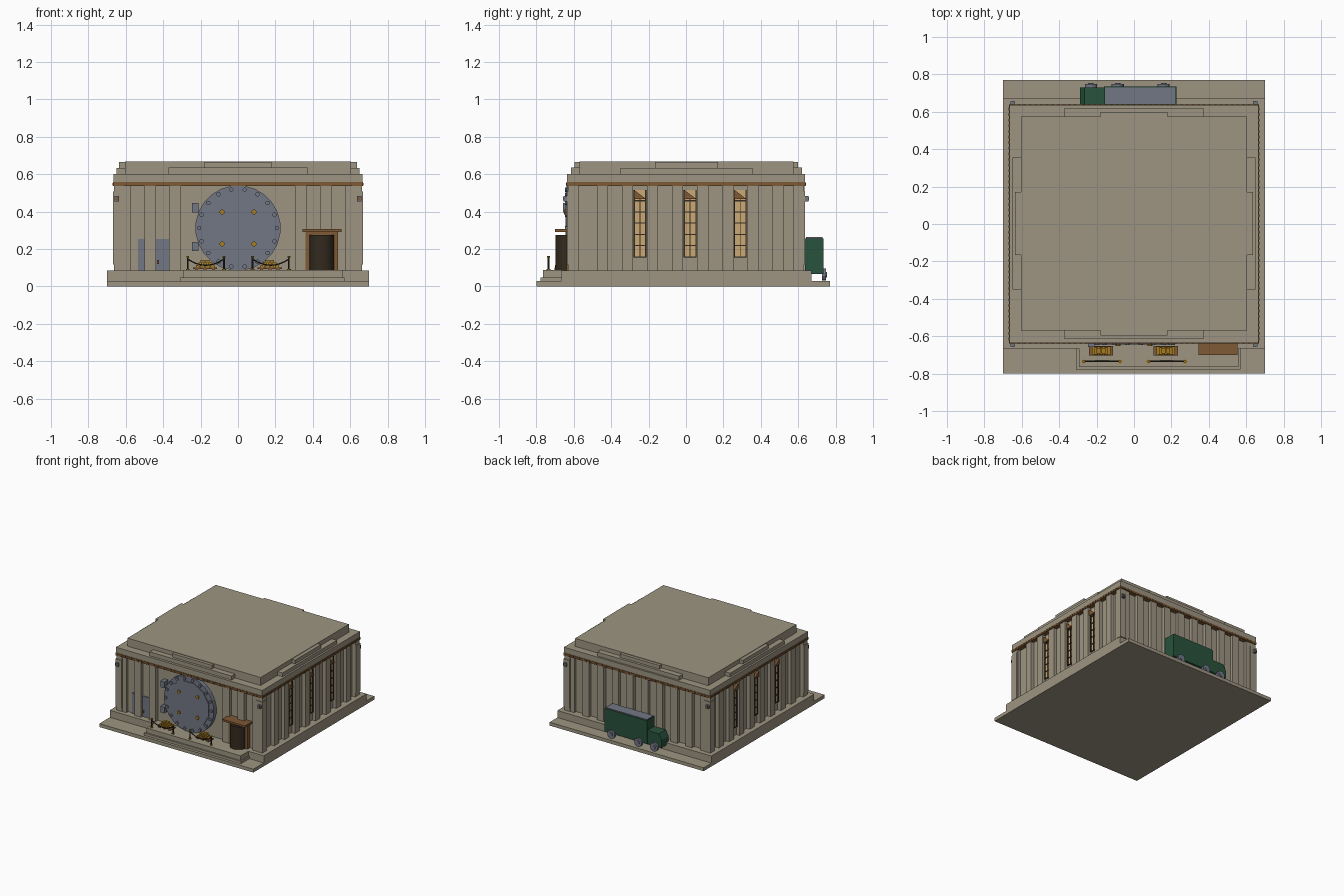
import bpy, bmesh, math
from mathutils import Matrix, Vector

old = bpy.data.objects.get("Cube")
if old:
    bpy.data.objects.remove(old)


def material(name, *rgb):
    m = bpy.data.materials.new(name)
    m.use_nodes = True
    m.diffuse_color = (*rgb, 1)
    m.node_tree.nodes["Principled BSDF"].inputs["Base Color"].default_value = (*rgb, 1)
    return m


STONE = material("warm stone", .34, .30, .225)
STEEL = material("blue steel", .17, .185, .235)
GREEN = material("truck green", .021, .085, .045)
BROWN = material("bronze brown", .21, .10, .035)
DARK = material("dark bronze", .033, .023, .013)
GOLD = material("gold", .38, .20, .015)
GLASS = material("lit window", .60, .40, .18)


def finish(name, bm, mat, smooth=False):
    bmesh.ops.recalc_face_normals(bm, faces=bm.faces)
    me = bpy.data.meshes.new(name)
    bm.to_mesh(me)
    bm.free()
    me.materials.append(mat)
    ob = bpy.data.objects.new(name, me)
    bpy.context.collection.objects.link(ob)
    if smooth:
        for p in me.polygons:
            p.use_smooth = abs(p.normal.z) < .9
    return ob


def boxes(name, mat, *spans):
    """Each span is (x0, x1, y0, y1, z0, z1)."""
    bm = bmesh.new()
    for x0, x1, y0, y1, z0, z1 in spans:
        mid = Vector((x0 + x1, y0 + y1, z0 + z1)) / 2
        size = Matrix.Diagonal((x1 - x0, y1 - y0, z1 - z0, 1))
        bmesh.ops.create_cube(bm, size=1, matrix=Matrix.Translation(mid) @ size)
    return finish(name, bm, mat)


def around(cx, cy, w, d, z0, z1):
    return (cx - w / 2, cx + w / 2, cy - d / 2, cy + d / 2, z0, z1)


def discs(name, mat, centres, r, depth, sides, axis="Y", r2=None):
    turn = Matrix.Rotation(math.pi / 2, 4, "X") if axis == "Y" else Matrix()
    spin = Matrix.Rotation(math.pi / sides, 4, "Z")
    bm = bmesh.new()
    for c in centres:
        bmesh.ops.create_cone(bm, cap_ends=True, segments=sides, radius1=r,
                              radius2=r if r2 is None else r2, depth=depth,
                              matrix=Matrix.Translation(c) @ turn @ spin)
    return finish(name, bm, mat)


def prism(name, mat, profile, offset, along):
    bm = bmesh.new()
    f = bm.faces.new([bm.verts.new(Vector(p) + Vector(offset)) for p in profile])
    ext = bmesh.ops.extrude_face_region(bm, geom=[f])
    bmesh.ops.translate(bm, vec=along, verts=[v for v in ext["geom"] if isinstance(v, bmesh.types.BMVert)])
    return finish(name, bm, mat)


# Plinth and entrance steps
boxes("ground_plate", STONE, (-.7, .7, -.8, .77, 0, .028))
boxes("plinth", STONE, (-.7, .7, -.665, .67, .028, .086))
boxes("entrance_steps", STONE, (-.31, .57, -.777, -.66, .028, .048),
      (-.295, .56, -.765, -.66, .048, .0865))

# Recessed walls, pilasters and corner piers
FLOOR, EAVE = .086, .537
boxes("walls", STONE, (-.635, .635, -.605, .605, FLOOR, EAVE))
steps = [.134 * (i - 3.5) for i in range(8)]
pilasters = [around(s * .647, y + .022, .034, .06, FLOOR, EAVE) for s in (-1, 1) for y in steps]
pilasters += [around(x, .617, .06, .034, FLOOR, EAVE) for x in steps]
pilasters += [around(x, -.617, .06, .034, FLOOR, EAVE) for x in steps if abs(x) > .3]
boxes("pilasters", STONE, *pilasters)
corners = [(sx, sy) for sx in (-1, 1) for sy in (-1, 1)]
boxes("corner_piers", STONE, *[around(sx * .617, sy * .602, .085, .055, FLOOR, EAVE) for sx, sy in corners])
boxes("corner_blocks", STONE, *[around(sx * .64, sy * .608, .057, .058, .116, .507) for sx, sy in corners],
      *[around(sx * .637, sy * .605, .054, .054, FLOOR, EAVE) for sx, sy in corners])

# Cornice with beaded trim
boxes("cornice_band", BROWN, (-.668, .668, -.638, .638, EAVE, .557))
beads = [around(-.645 + .03 * i, s * .638, .015, .008, .54, .553) for i in range(44) for s in (-1, 1)]
beads += [around(s * .668, -.615 + .03 * i, .008, .015, .54, .553) for i in range(42) for s in (-1, 1)]
boxes("cornice_beads", BROWN, *beads)

# Stepped roof and parapet slabs
boxes("attic", STONE, (-.665, .665, -.635, .635, .557, .602))
boxes("roof", STONE, (-.605, .605, -.57, .575, .602, .668))
boxes("parapet_slabs", STONE, (-.372, .372, -.615, .62, .602, .635), (-.18, .18, -.595, .6, .635, .664),
      (-.65, .65, -.35, .355, .602, .633), (-.635, .635, -.165, .17, .633, .664))

# Tall windows on both sides
for side, s in (("left", 1), ("right", -1)):
    panes, frames = [], []
    for y in (-.246, .022, .29):
        panes.append(around(s * .636, y, .008, .062, .155, .515))
        frames += [around(s * .64, y + e, .014, .007, .155, .515) for e in (-.031, .031)]
        frames += [around(s * .64, y, .01, .062, z, z + .006) for z in (.155, .215, .275, .335, .395, .455)]
        frames.append(around(s * .64, y, .009, .004, .155, .47))
        prism(side + "_window_hood", BROWN, [(0, -.033, 0), (0, .033, 0), (0, -.033, .05)],
              (s * .636, y, .467), (s * .02, 0, 0))
    boxes(side + "_window_panes", GLASS, *panes)
    boxes(side + "_window_frames", DARK, *frames)

# Round vault door with bolts, studs and hinges
VZ = .312
discs("vault_ring", STEEL, [(0, -.618, VZ)], .228, .04, 24)
discs("vault_face", STEEL, [(0, -.638, VZ)], .19, .012, 12)
ring = [(.208 * math.cos(a), -.641, VZ + .208 * math.sin(a)) for a in [math.tau * i / 18 for i in range(18)]]
discs("vault_bolts", STEEL, ring, .012, .014, 8)
discs("vault_studs", GOLD, [(x, -.647, VZ + z) for x in (-.085, .085) for z in (-.085, .085)], .014, .012, 8)
boxes("vault_hinges", STEEL, *[around(-.228, -.632, .036, .05, z, z + .05) for z in (.188, .395)])

# Steel side door behind a pilaster
boxes("service_door", STEEL, (-.535, -.368, -.613, -.6, FLOOR, .253))
boxes("service_door_handle", BROWN, (-.433, -.423, -.622, -.61, .12, .14))

# Revolving entrance with canopy
drum = discs("revolving_door", DARK, [(.448, -.632, .18)], .066, .188, 20, "Z")
boxes("entrance_jambs", BROWN, (.362, .384, -.64, -.6, FLOOR, .29), (.512, .534, -.64, -.6, FLOOR, .29),
      (.384, .512, -.64, -.6, .272, .29))
boxes("entrance_canopy", BROWN, (.345, .553, -.7, -.6, .29, .306))

# Gold pallets and rope barriers
for side, cx, px in (("right", -.176, -.172), ("left", .17, .175)):
    boxes(side + "_pallet", BROWN, around(cx, -.678, .13, .05, .094, .102),
          *[around(cx + e, -.678, .016, .05, .086, .094) for e in (-.045, 0, .045)])
    bars = [around(cx + (i - (n - 1) / 2) * .026, -.678, .021, .045 - .007 * row, .102 + .013 * row, .114 + .013 * row)
            for row, n in enumerate((4, 3, 2)) for i in range(n)]
    boxes(side + "_gold_bars", GOLD, *bars)
    posts = [px - .097, px + .097]
    discs(side + "_barrier_posts", DARK, [(x, -.735, .122) for x in posts], .005, .072, 8, "Z")
    discs(side + "_barrier_feet", GOLD, [(x, -.735, .089) for x in posts], .011, .006, 8, "Z")
    discs(side + "_barrier_caps", GOLD, [(x, -.735, .159) for x in posts], .008, .008, 8, "Z")
    cu = bpy.data.curves.new(side + "_rope", "CURVE")
    cu.dimensions = "3D"
    cu.bevel_depth, cu.bevel_resolution = .004, 1
    sp = cu.splines.new("POLY")
    sp.points.add(8)
    for i, p in enumerate(sp.points):
        t = i / 4 - 1
        p.co = (px + .097 * t, -.735, .113 + .033 * t * t, 1)
    cu.materials.append(DARK)
    bpy.context.collection.objects.link(bpy.data.objects.new(side + "_rope", cu))

# Security cameras on the corners
boxes("security_cameras", STEEL, *[around(sx * .648, sy * .643, .026, .022, .455, .482) for sx, sy in corners])
boxes("camera_lenses", BROWN, *[around(sx * .648, sy * .655, .016, .004, .46, .477) for sx, sy in corners])

# Armoured truck parked behind
boxes("truck_body", GREEN, (-.16, .228, .637, .735, .066, .256))
boxes("truck_roof", STEEL, (-.155, .218, .642, .73, .256, .263))
prism("truck_cab", GREEN, [(-.16, 0, .066), (-.29, 0, .066), (-.29, 0, .13), (-.265, 0, .175), (-.16, 0, .175)],
      (0, .64, 0), (0, .09, 0))
wheels = [(x, .738, .063) for x in (-.23, -.087, .158)]
discs("truck_wheels", STEEL, wheels, .034, .02, 12)
discs("truck_hubs", STEEL, [(x, .75, z) for x, y, z in wheels], .016, .006, 8)
